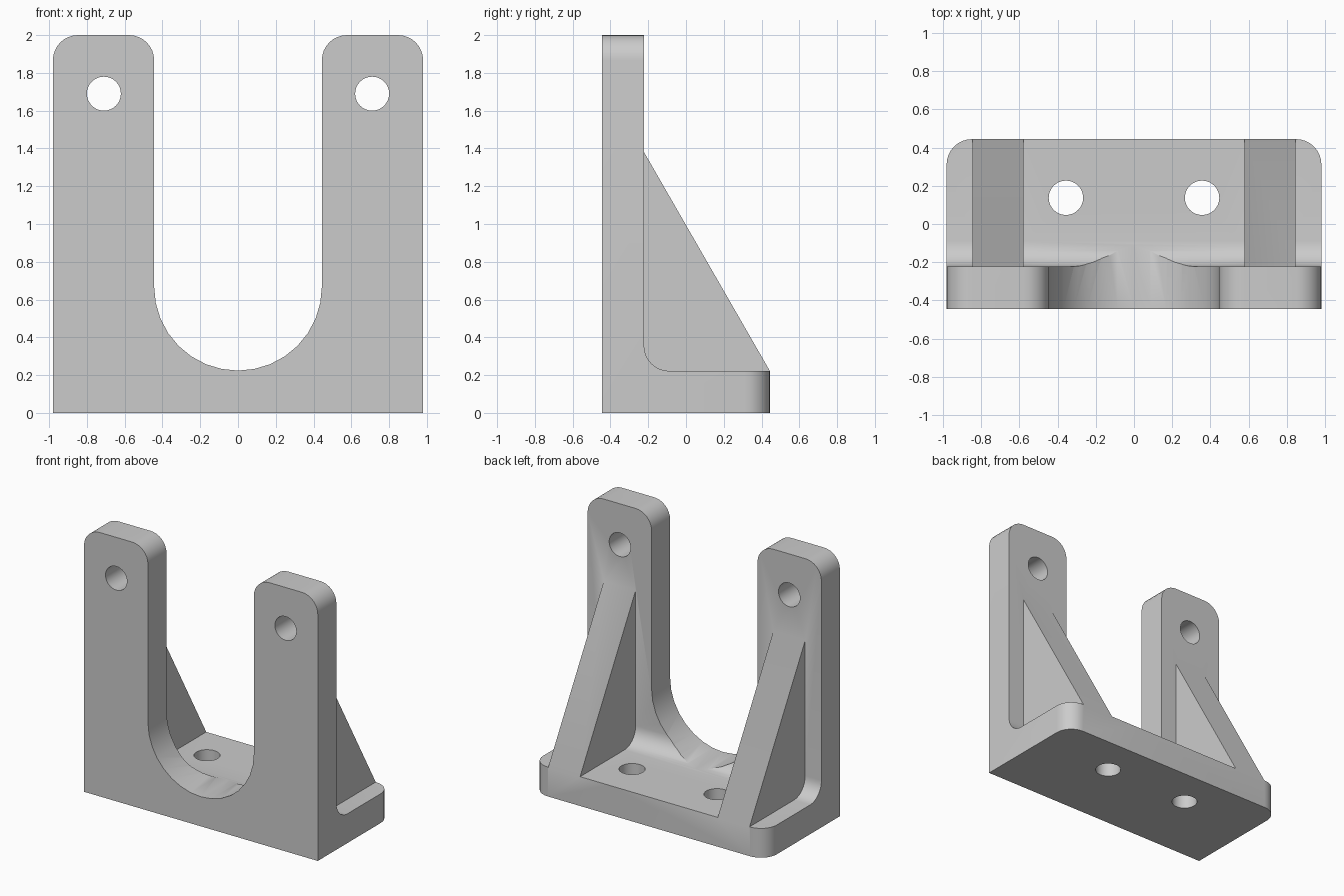
import bpy
import bmesh
from math import sin, cos, radians
from mathutils import Vector

cube = bpy.data.objects.get("Cube")
if cube:
    bpy.data.objects.remove(cube, do_unlink=True)

HALF_W, HALF_D, HEIGHT = 0.98, 0.444, 2.0
THICK = 0.222                      # plate and base thickness
PLATE_BACK = -HALF_D + THICK
R = 0.133                          # corner and fillet radius
SLOT = 0.444                       # slot half width

steel = bpy.data.materials.new("plain_grey")
steel.use_nodes = True
grey = (0.6, 0.6, 0.6, 1)
steel.diffuse_color = grey
steel.node_tree.nodes["Principled BSDF"].inputs["Base Color"].default_value = grey


def arc(cx, cy, r, start, end, steps):
    angles = [radians(start + (end - start) * i / steps) for i in range(steps + 1)]
    return [(cx + r * cos(a), cy + r * sin(a)) for a in angles]


def prism(name, outline, axis, low, high):
    """Extrude a 2D outline along an axis; the outline uses the other two axes in order."""
    def place(p, d):
        c = list(p)
        c.insert("xyz".index(axis), d)
        return Vector(c)
    bm = bmesh.new()
    face = bm.faces.new([bm.verts.new(place(p, low)) for p in outline])
    side = bmesh.ops.extrude_face_region(bm, geom=[face])["geom"]
    moved = [v for v in side if isinstance(v, bmesh.types.BMVert)]
    bmesh.ops.translate(bm, verts=moved, vec=place((0, 0), high - low))
    bmesh.ops.recalc_face_normals(bm, faces=bm.faces)
    mesh = bpy.data.meshes.new(name)
    bm.to_mesh(mesh)
    bm.free()
    mesh.materials.append(steel)
    obj = bpy.data.objects.new(name, mesh)
    bpy.context.collection.objects.link(obj)
    return obj


def combine(target, tool, operation):
    """Apply a boolean and discard the tool."""
    mod = target.modifiers.new("shape", "BOOLEAN")
    mod.operation, mod.solver, mod.object = operation, "EXACT", tool
    bpy.context.view_layer.objects.active = target
    bpy.ops.object.modifier_apply(modifier=mod.name)
    bpy.data.objects.remove(tool, do_unlink=True)


# L-shaped body with a fillet in the inner corner
profile = [(-HALF_D, 0), (HALF_D, 0), (HALF_D, THICK)]
profile += arc(PLATE_BACK + R, THICK + R, R, 270, 180, 8)
profile += [(PLATE_BACK, HEIGHT), (-HALF_D, HEIGHT)]
bracket = prism("bracket", profile, "x", -HALF_W, HALF_W)

# Front silhouette: two arms with rounded tops around a U-shaped slot
right_half = [(HALF_W + 0.1, -0.1), (HALF_W + 0.1, HEIGHT - R), (HALF_W, HEIGHT - R)]
right_half += arc(HALF_W - R, HEIGHT - R, R, 0, 90, 8)[1:]
right_half += arc(SLOT + R, HEIGHT - R, R, 90, 180, 8)
right_half += arc(0, THICK + SLOT + 0.002, SLOT, 0, -90, 8)
left_half = [(-x, z) for x, z in reversed(right_half[:-1])]
combine(bracket, prism("front_shape", right_half + left_half, "y", -1, 1), "INTERSECT")

# Top silhouette: rounded back corners on the base
plan = [(-HALF_W - 0.1, -1), (HALF_W + 0.1, -1), (HALF_W + 0.1, HALF_D - R), (HALF_W, HALF_D - R)]
plan += arc(HALF_W - R, HALF_D - R, R, 0, 90, 8)[1:]
plan += arc(-HALF_W + R, HALF_D - R, R, 90, 180, 8)
plan += [(-HALF_W - 0.1, HALF_D - R)]
combine(bracket, prism("plan_shape", plan, "z", -1, 3), "INTERSECT")

# Gussets and bolt holes on both sides
slope = (1.38 - THICK) / (HALF_D - PLATE_BACK)
inner = PLATE_BACK - 0.08
gusset_side = [(inner, 1.38 + 0.08 * slope), (HALF_D, THICK), (HALF_D - 0.05, 0.1), (inner, 0.1)]
for side in (-1, 1):
    low, high = sorted((side * 0.577, side * 0.844))
    combine(bracket, prism("gusset", gusset_side, "x", low, high), "UNION")
    arm_hole = arc(side * 0.71, 1.69, 0.09, 0, 360, 32)[:-1]
    combine(bracket, prism("arm_hole", arm_hole, "y", -1, 1), "DIFFERENCE")
    base_hole = arc(side * 0.356, 0.137, 0.09, 0, 360, 32)[:-1]
    combine(bracket, prism("base_hole", base_hole, "z", -1, 1), "DIFFERENCE")

# Smooth fillets and bores, crisp edges
bpy.ops.object.select_all(action="DESELECT")
bracket.select_set(True)
bpy.context.view_layer.objects.active = bracket
bpy.ops.object.shade_smooth_by_angle(angle=radians(30))
